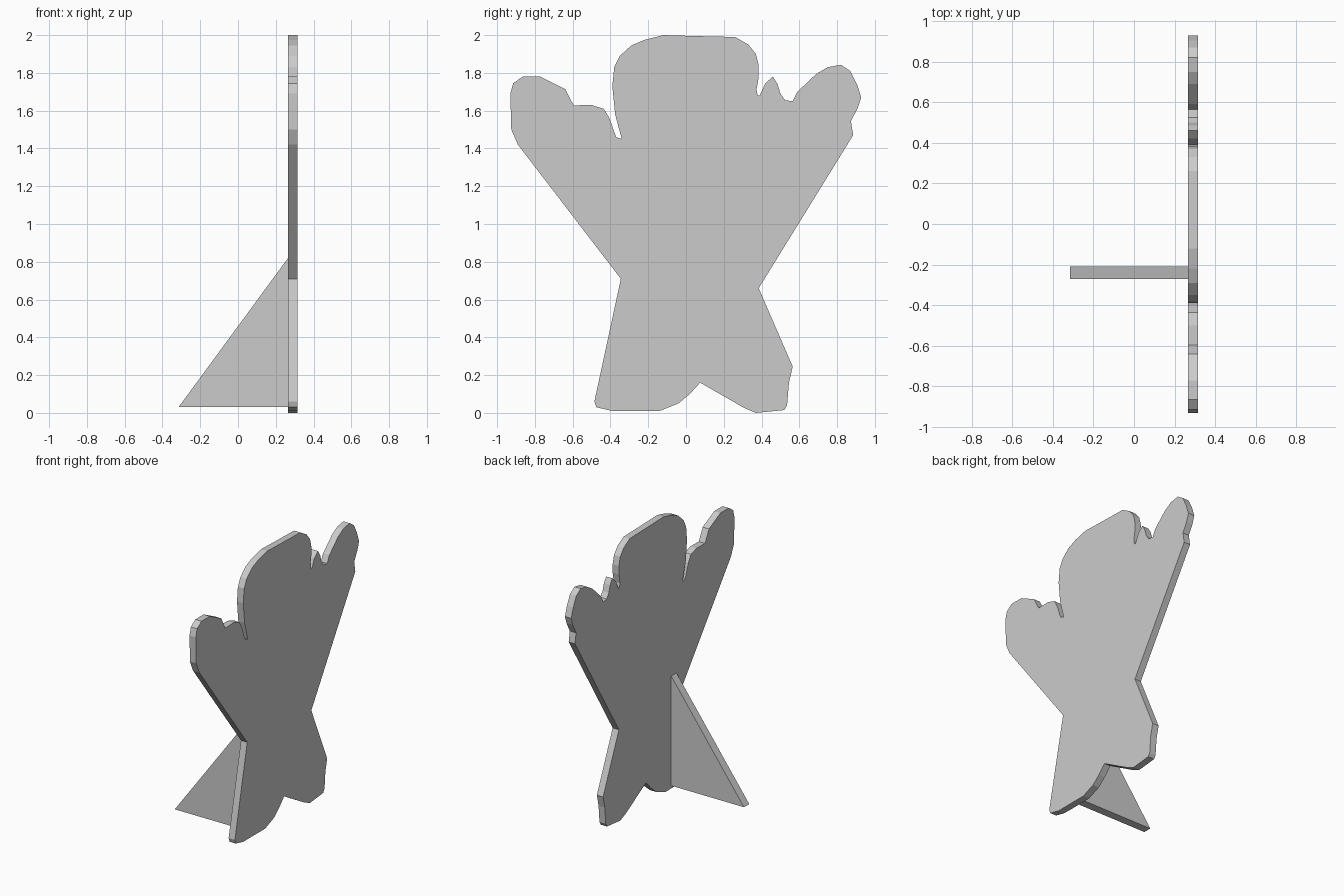
import bpy, bmesh


def plate(name, profile, direction):
    """Extrude a flat closed profile into a solid plate."""
    bm = bmesh.new()
    face = bm.faces.new([bm.verts.new(p) for p in profile])
    res = bmesh.ops.extrude_face_region(bm, geom=[face], use_keep_orig=True)
    moved = [g for g in res["geom"] if isinstance(g, bmesh.types.BMVert)]
    bmesh.ops.translate(bm, verts=moved, vec=direction)
    bmesh.ops.recalc_face_normals(bm, faces=bm.faces)
    mesh = bpy.data.meshes.new(name)
    bm.to_mesh(mesh)
    bm.free()
    obj = bpy.data.objects.new(name, mesh)
    bpy.context.collection.objects.link(obj)
    return obj


# Silhouette sections as (y, z), running clockwise seen from +x
head = [(-.375, 1.58), (-.39, 1.73), (-.38, 1.83), (-.35, 1.89), (-.29, 1.945),
        (-.22, 1.975), (-.12, 2), (.05, 1.995), (.26, 1.99), (.33, 1.95),
        (.37, 1.9), (.385, 1.84), (.385, 1.78), (.373, 1.71), (.38, 1.68)]
right_arm = [(.39, 1.68), (.42, 1.745), (.46, 1.78), (.485, 1.74), (.5, 1.69),
             (.525, 1.655), (.565, 1.65), (.59, 1.7), (.69, 1.795), (.75, 1.83),
             (.82, 1.843), (.87, 1.81), (.905, 1.74), (.928, 1.67),
             (.91, 1.615), (.873, 1.545), (.885, 1.47)]
legs = [(.385, .66), (.565, .245), (.545, .16), (.535, .04), (.52, .015),
        (.37, 0), (.31, .025), (.075, .16), (.02, .1), (-.04, .05),
        (-.14, .01), (-.39, .01), (-.475, .03), (-.485, .06), (-.345, .71)]
left_arm = [(-.89, 1.42), (-.925, 1.5), (-.93, 1.69), (-.915, 1.745),
            (-.865, 1.78), (-.77, 1.78), (-.64, 1.715), (-.595, 1.628),
            (-.5, 1.63), (-.435, 1.61), (-.405, 1.56), (-.37, 1.46), (-.34, 1.45)]

# Upright cut-out panel
outline = head + right_arm + legs + left_arm
plate("cutout_panel", [(.265, y, z) for y, z in outline], (.05, 0, 0))

# Triangular support behind the panel
brace = [(-.315, .03), (.265, .03), (.265, .82)]
plate("support_brace", [(x, -.27, z) for x, z in brace], (0, .06, 0))
